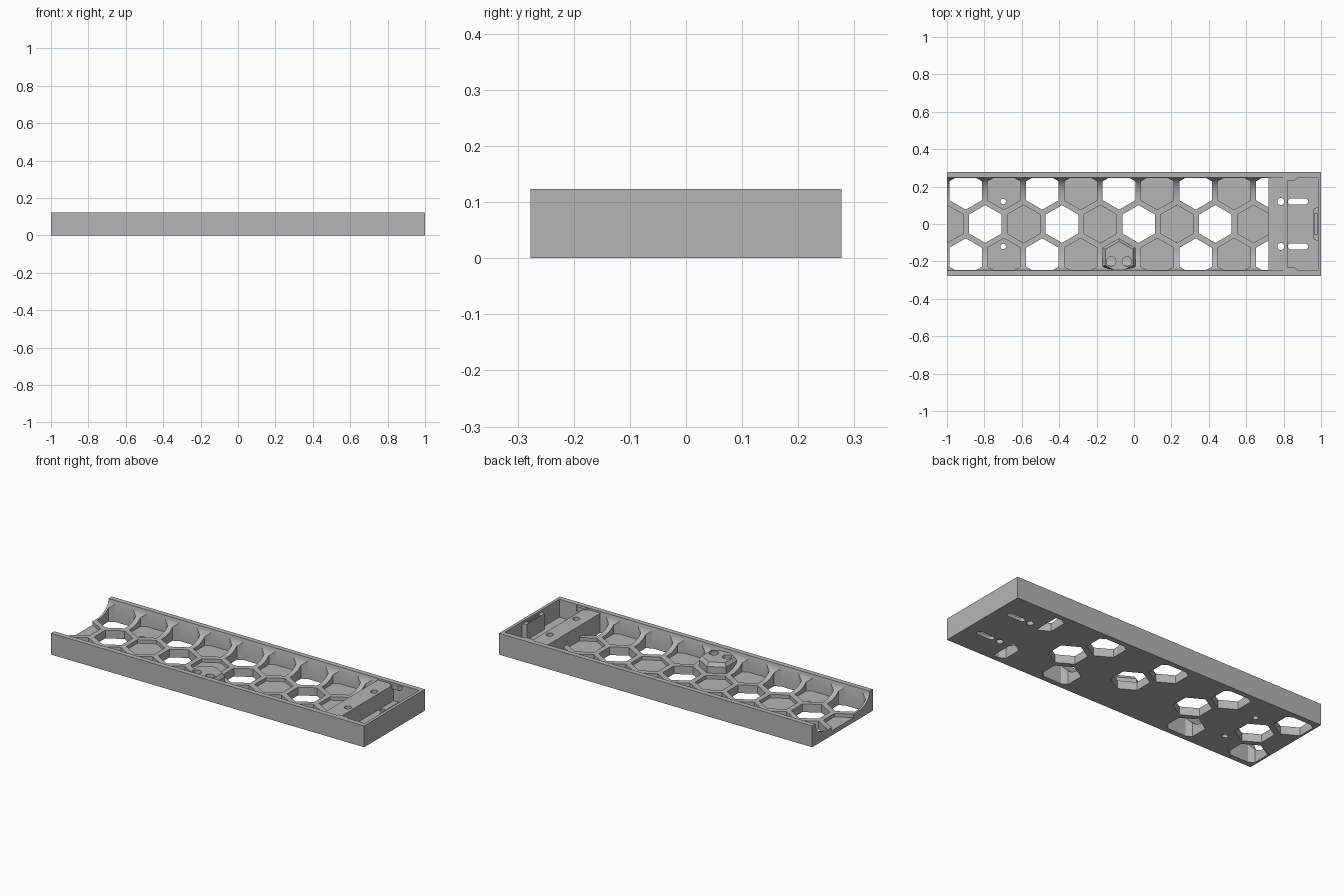
import bpy, bmesh, math
from mathutils import Vector

cube = bpy.data.objects.get("Cube")
if cube:
    bpy.data.objects.remove(cube, do_unlink=True)

HALF_W, HEIGHT, INNER = 0.277, 0.123, 0.248
PITCH, HEX_R = 0.205, 0.101
ROW = PITCH * math.sqrt(3) / 2
FLOOR, RIB = 0.027, 0.047
BLOCK_START, BLOCK_END, BLOCK_TOP = 0.72, 0.82, 0.113

grey = bpy.data.materials.new("plain grey")
grey.use_nodes = True
colour = (0.46, 0.46, 0.46, 1)
grey.diffuse_color = colour
grey.node_tree.nodes["Principled BSDF"].inputs["Base Color"].default_value = colour


def make_object(name, bm):
    bmesh.ops.recalc_face_normals(bm, faces=bm.faces)
    mesh = bpy.data.meshes.new(name)
    bm.to_mesh(mesh)
    bm.free()
    mesh.materials.append(grey)
    obj = bpy.data.objects.new(name, mesh)
    bpy.context.collection.objects.link(obj)
    return obj


def prism(bm, outline, offset):
    """Extrude a closed outline of 3D points along an offset."""
    face = bm.faces.new([bm.verts.new(p) for p in outline])
    top = bmesh.ops.extrude_face_region(bm, geom=[face])["geom"]
    verts = [g for g in top if isinstance(g, bmesh.types.BMVert)]
    bmesh.ops.translate(bm, verts=verts, vec=Vector(offset))


def upright(bm, outline, z0, z1):
    prism(bm, [(x, y, z0) for x, y in outline], (0, 0, z1 - z0))


def box(bm, x0, x1, y0, y1, z0, z1):
    upright(bm, [(x0, y0), (x1, y0), (x1, y1), (x0, y1)], z0, z1)


def ring(cx, cy, r, n, turn=0.0):
    angles = [turn + 2 * math.pi * i / n for i in range(n)]
    return [(cx + r * math.cos(a), cy + r * math.sin(a)) for a in angles]


def slot(x0, x1, cy, r):
    """Outline with two round ends."""
    arc = [math.pi * i / 8 - math.pi / 2 for i in range(9)]
    right = [(x1 - r + r * math.cos(a), cy + r * math.sin(a)) for a in arc]
    left = [(x0 + r - r * math.cos(a), cy - r * math.sin(a)) for a in arc]
    return right + left


def carve(target, cutter):
    mod = target.modifiers.new("carve", "BOOLEAN")
    mod.operation, mod.solver, mod.object = "DIFFERENCE", "EXACT", cutter
    cutter.hide_render = True
    bpy.context.view_layer.objects.active = target
    bpy.ops.object.modifier_apply(modifier=mod.name)
    bpy.data.objects.remove(cutter, do_unlink=True)


def smooth(obj):
    bpy.ops.object.select_all(action="DESELECT")
    obj.select_set(True)
    bpy.context.view_layer.objects.active = obj
    bpy.ops.object.shade_smooth_by_angle(angle=math.radians(20))


# Solid tray body
bm = bmesh.new()
box(bm, -1, 1, -HALF_W, HALF_W, 0, HEIGHT)
tray = make_object("tray_body", bm)

# Rounded trough, open at one end
bm = bmesh.new()
side = []
for i in range(13):
    a = math.pi / 2 * i / 12
    side.append((INNER - 0.11 * (1 - math.cos(a)), HEIGHT - (HEIGHT - RIB) * math.sin(a)))
profile = [(INNER, 0.2)] + side
profile += [(-y, z) for y, z in reversed(profile)]
prism(bm, [(-1.1, y, z) for y, z in profile], (1.1 + BLOCK_START, 0, 0))
carve(tray, make_object("trough_cutter", bm))

# Honeycomb pockets, every second one open through the floor
bm = bmesh.new()
for row in (-1, 0, 1):
    start = -1.0 if row == 0 else -0.9
    for i in range(9):
        x = start + PITCH * i
        if x > 0.8 or (row == -1 and i == 4):
            continue
        is_open = (i % 2 == 1) if row == 0 else (i % 2 == 0)
        z0 = -0.05 if is_open else FLOOR
        upright(bm, ring(x, row * ROW, HEX_R, 6, math.pi / 6), z0, 0.2)
for co, no in (((0, INNER - 0.002, 0), (0, 1, 0)),
               ((0, 0.002 - INNER, 0), (0, -1, 0)),
               ((BLOCK_START, 0, 0), (1, 0, 0))):
    geom = bm.verts[:] + bm.edges[:] + bm.faces[:]
    bmesh.ops.bisect_plane(bm, geom=geom, plane_co=co, plane_no=no, clear_outer=True)
    rim = [e for e in bm.edges if e.is_boundary]
    if rim:
        bmesh.ops.holes_fill(bm, edges=rim, sides=0)
carve(tray, make_object("honeycomb_cutter", bm))

# End compartment and lowered top of the cross block
bm = bmesh.new()
box(bm, BLOCK_END, 0.983, -INNER, INNER, 0.02, 0.2)
carve(tray, make_object("compartment_cutter", bm))
bm = bmesh.new()
box(bm, BLOCK_START - 0.001, BLOCK_END + 0.01, -INNER, INNER, BLOCK_TOP, 0.2)
carve(tray, make_object("block_top_cutter", bm))

# Screw holes and cable slots
bm = bmesh.new()
for y in (-0.12, 0.12):
    upright(bm, ring(-0.7, y, 0.015, 20), -0.05, 0.2)
    upright(bm, ring(0.785, y, 0.019, 20), -0.05, 0.2)
    upright(bm, slot(0.823, 0.932, y, 0.016), -0.05, 0.2)
carve(tray, make_object("hole_cutter", bm))
smooth(tray)

# Mounting post in the front row, with two blind holes
bm = bmesh.new()
px, py = -0.08, -ROW
lower = ring(px, py, HEX_R, 6, math.pi / 6)
upper = ring(px, py, HEX_R * 0.84, 6, math.pi / 6)
clamp = lambda pts, z: [bm.verts.new((x, max(y, -0.262), z)) for x, y in pts]
levels = [clamp(lower, 0.03), clamp(lower, 0.085), clamp(upper, 0.105)]
bm.faces.new(levels[0])
bm.faces.new(levels[-1])
for a, b in zip(levels, levels[1:]):
    for i in range(6):
        j = (i + 1) % 6
        bm.faces.new((a[i], a[j], b[j], b[i]))
post = make_object("mounting_post", bm)
bm = bmesh.new()
for dx in (-0.042, 0.042):
    upright(bm, ring(px + dx, -0.2, 0.025, 24), 0.06, 0.2)
carve(post, make_object("post_hole_cutter", bm))
smooth(post)

# Slotted lug on the inside of the end wall
bm = bmesh.new()
upright(bm, [(0.99, -0.095), (0.99, 0.095), (0.96, 0.08), (0.96, -0.08)], 0.01, 0.11)
lug = make_object("end_lug", bm)
bm = bmesh.new()
box(bm, 0.966, 0.98, -0.055, 0.055, 0.08, 0.2)
carve(lug, make_object("lug_slot_cutter", bm))

# Retaining clips on both side walls
for name, s in (("back_clip", 1), ("front_clip", -1)):
    bm = bmesh.new()
    pts = [(0.79, 0.255), (0.88, 0.255), (0.86, 0.232), (0.81, 0.232)]
    upright(bm, [(x, s * y) for x, y in pts], 0.095, 0.12)
    make_object(name, bm)
